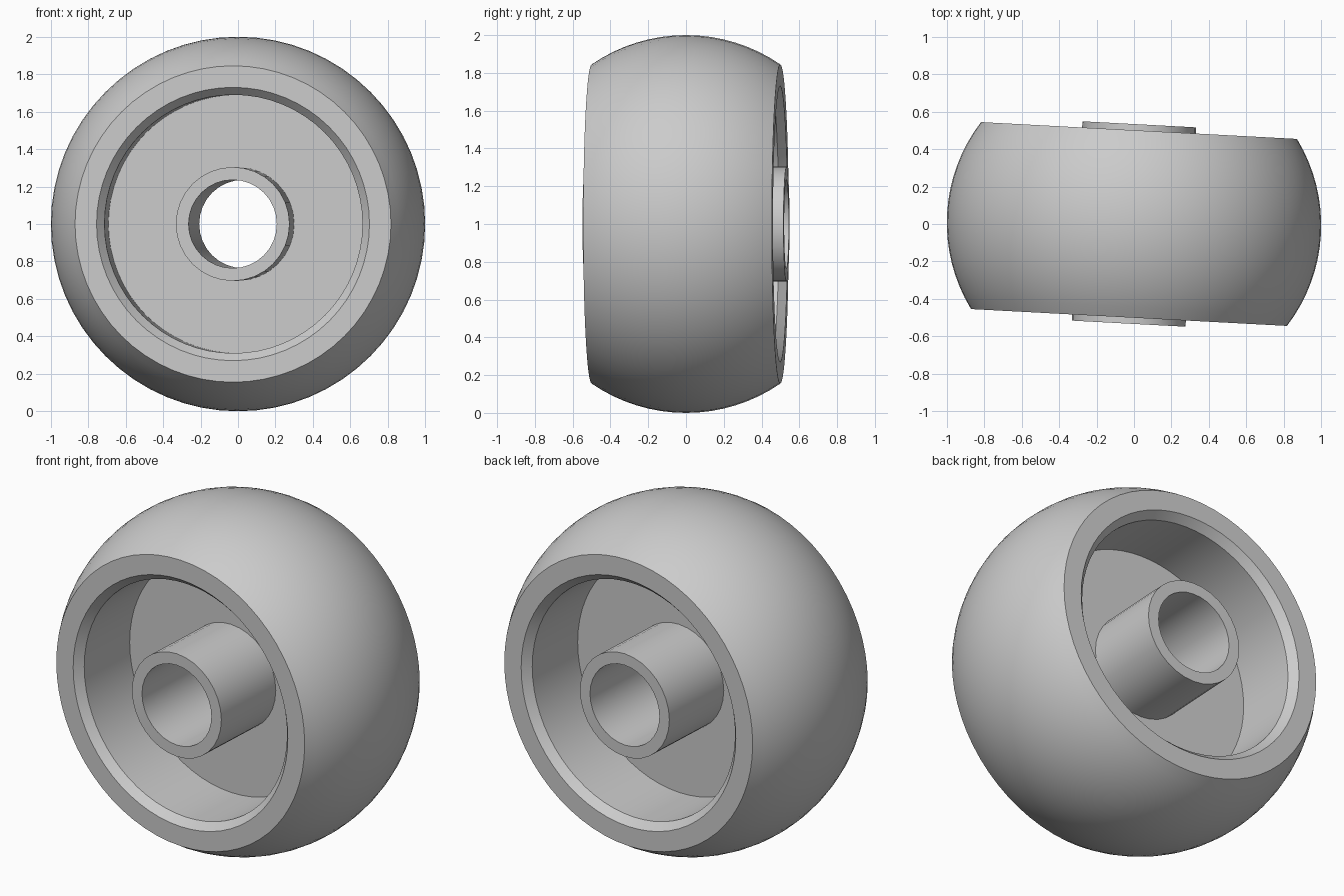
import bpy, bmesh
from math import radians, sqrt, sin, cos, asin, pi
from mathutils import Vector

cube = bpy.data.objects.get("Cube")
if cube:
    bpy.data.objects.remove(cube, do_unlink=True)

grey = bpy.data.materials.new("light grey")
grey.use_nodes = True
colour = (0.6, 0.6, 0.6, 1)
grey.diffuse_color = colour
grey.node_tree.nodes["Principled BSDF"].inputs["Base Color"].default_value = colour

YAW = radians(-3.05)  # the wheel is turned slightly about the vertical


def lathe(name, profile, segments):
    """Turn a closed (radius, depth) profile about the y axis."""
    bm = bmesh.new()
    rings = []
    for i in range(segments):
        a = 2 * pi * i / segments
        rings.append([bm.verts.new((r * sin(a), y, r * cos(a))) for r, y in profile])
    n = len(profile)
    for i in range(segments):
        here, after = rings[i], rings[(i + 1) % segments]
        for j in range(n):
            k = (j + 1) % n
            bm.faces.new((here[j], here[k], after[k], after[j]))
    bmesh.ops.recalc_face_normals(bm, faces=bm.faces)
    mesh = bpy.data.meshes.new(name)
    bm.to_mesh(mesh)
    bm.free()
    mesh.materials.append(grey)
    obj = bpy.data.objects.new(name, mesh)
    bpy.context.collection.objects.link(obj)
    obj.location = Vector((0, 0, 1))
    obj.rotation_euler.z = YAW
    bpy.ops.object.select_all(action="DESELECT")
    obj.select_set(True)
    bpy.context.view_layer.objects.active = obj
    bpy.ops.object.shade_smooth_by_angle(angle=radians(30))
    return obj


# Wheel body: crowned tread, flat rim, chamfered recess and thin central web
half, edge = 0.5, 0.845
drop = 1 - edge
crown = (drop ** 2 + half ** 2) / (2 * drop)
sweep = asin(half / crown)
steps = 16
tread = []
for i in range(steps + 1):
    a = sweep * (2 * i / steps - 1)
    tread.append((1 - crown + crown * cos(a), crown * sin(a)))
recess = [(0.73, half), (0.69, 0.455), (0.69, 0.06), (0.28, 0.06)]
mirrored = [(r, -y) for r, y in reversed(recess)]
lathe("wheel_body", tread + recess + mirrored, 64)

# Hub: straight tube standing just proud of both rims
lathe("hub_tube", [(0.304, -0.533), (0.304, 0.533), (0.236, 0.533), (0.236, -0.533)], 32)
